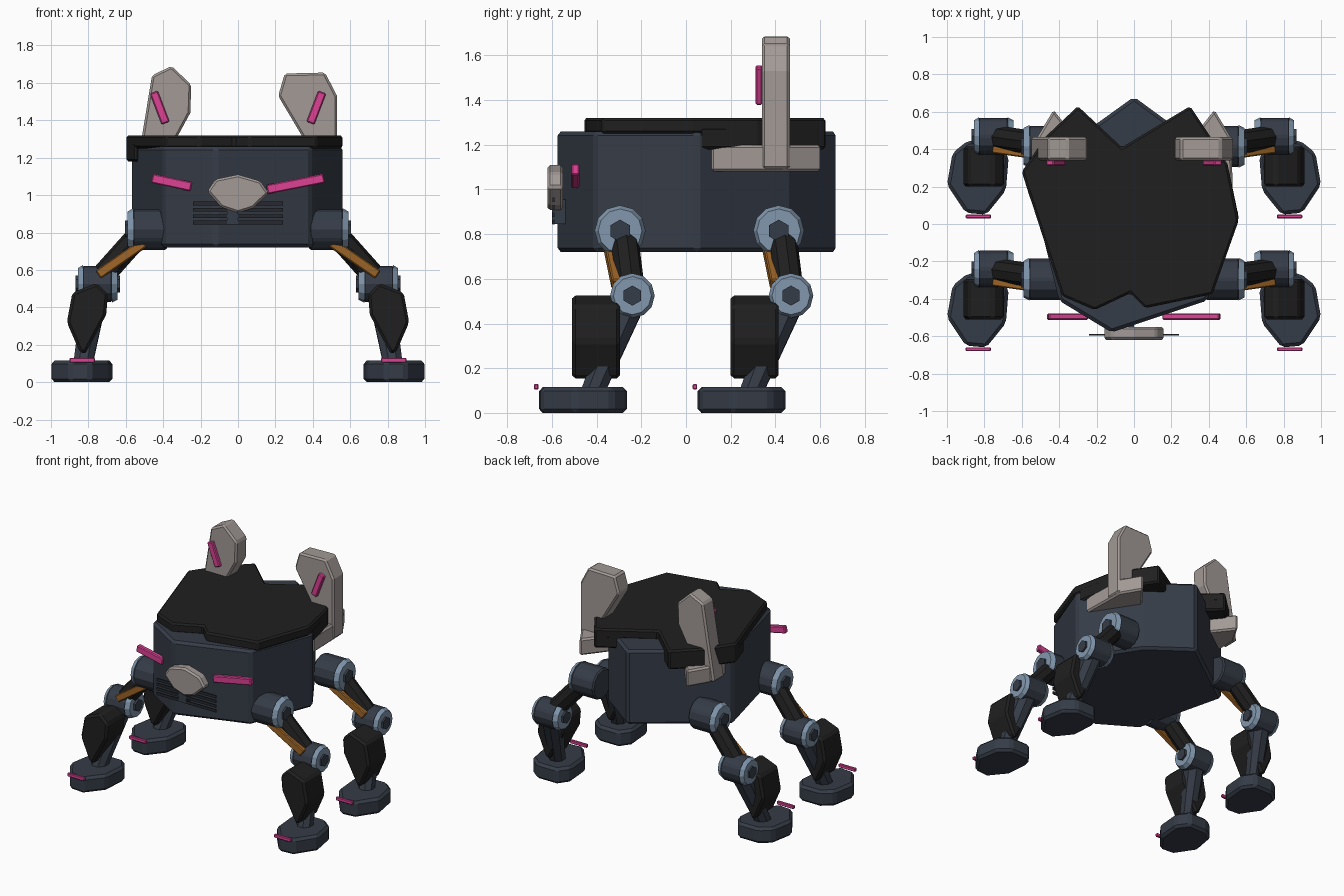
import bpy, bmesh
from mathutils import Vector, Matrix

if "Cube" in bpy.data.objects:
    bpy.data.objects.remove(bpy.data.objects["Cube"])


def mat(name, r, g, b):
    m = bpy.data.materials.new(name)
    m.diffuse_color = (r, g, b, 1)
    m.use_nodes = True
    m.node_tree.nodes["Principled BSDF"].inputs["Base Color"].default_value = m.diffuse_color
    return m


NAVY = mat("navy_metal", 0.036, 0.045, 0.063)
BLACK = mat("black_armour", 0.014, 0.014, 0.014)
TAUPE = mat("warm_grey", 0.36, 0.32, 0.305)
PINK = mat("pink_light", 0.72, 0.055, 0.30)
STEEL = mat("steel_blue", 0.22, 0.31, 0.42)
ORANGE = mat("orange_piston", 0.34, 0.13, 0.02)
DARK = mat("dark_grille", 0.02, 0.022, 0.028)


def finish(name, bm, material, bevel):
    bmesh.ops.recalc_face_normals(bm, faces=bm.faces)
    me = bpy.data.meshes.new(name)
    bm.to_mesh(me)
    bm.free()
    me.materials.append(material)
    ob = bpy.data.objects.new(name, me)
    bpy.context.collection.objects.link(ob)
    if bevel:
        b = ob.modifiers.new("Bevel", 'BEVEL')
        b.width = bevel
        b.segments = 1
        b.limit_method = 'ANGLE'
    return ob


def prism(name, pts, axis, lo, hi, material, bevel=0.012):
    """Extrude a 2D outline along z (outline in xy) or y (outline in xz)."""
    def place(p, h):
        return (p[0], p[1], h) if axis == 'z' else (p[0], h, p[1])
    bm = bmesh.new()
    f = bm.faces.new([bm.verts.new(place(p, lo)) for p in pts])
    ext = bmesh.ops.extrude_face_region(bm, geom=[f])
    shift = Vector(place((0, 0), hi - lo))
    bmesh.ops.translate(bm, vec=shift,
                        verts=[v for v in ext["geom"] if isinstance(v, bmesh.types.BMVert)])
    return finish(name, bm, material, bevel)


def bar(name, p, q, depth, thick, material, bevel=0.006):
    """Box running from p to q."""
    p, q = Vector(p), Vector(q)
    d = q - p
    rot = d.to_track_quat('Z', 'Y').to_matrix().to_4x4()
    bm = bmesh.new()
    bmesh.ops.create_cube(bm, size=1, matrix=Matrix.Translation((p + q) / 2) @ rot
                          @ Matrix.Diagonal((depth, thick, d.length, 1)))
    return finish(name, bm, material, bevel)


def tube(name, p, q, r1, r2, sides, material, bevel=0.0):
    """Cylinder or cone from p to q."""
    p, q = Vector(p), Vector(q)
    d = q - p
    rot = d.to_track_quat('Z', 'Y').to_matrix().to_4x4()
    bm = bmesh.new()
    bmesh.ops.create_cone(bm, cap_ends=True, segments=sides, radius1=r1, radius2=r2,
                          depth=d.length, matrix=Matrix.Translation((p + q) / 2) @ rot)
    return finish(name, bm, material, bevel)


def flip(pts, s):
    return [(s * a, b) for a, b in pts]


# Hull
prism("body", [(0, 0.68), (-0.57, 0.27), (-0.40, -0.41), (-0.12, -0.58),
               (0.39, -0.41), (0.565, 0.05), (0.30, 0.46)], 'z', 0.72, 1.26, NAVY, 0.018)

# Back armour with forked rear and thicker rear corners
prism("top_armour", [(0.06, -0.45), (0.42, -0.375), (0.56, 0.02), (0.50, 0.32),
                     (0.42, 0.45), (0.30, 0.63), (-0.065, 0.41), (-0.30, 0.63),
                     (-0.47, 0.47), (-0.60, 0.28), (-0.385, -0.385), (-0.21, -0.46),
                     (-0.02, -0.37)], 'z', 1.25, 1.32, BLACK)
prism("armour_corner_left", [(-0.60, 0.28), (-0.55, 0.12), (-0.30, 0.30), (-0.10, 0.44),
                             (-0.30, 0.63), (-0.47, 0.47)], 'z', 1.18, 1.28, BLACK)
prism("armour_corner_right", [(0.555, 0.06), (0.50, 0.32), (0.42, 0.45), (0.30, 0.63),
                              (0.12, 0.52), (0.35, 0.20)], 'z', 1.18, 1.28, BLACK)

# Ears (left and right outlines differ)
prism("ear_left", [(-0.55, 1.09), (-0.46, 1.64), (-0.355, 1.69), (-0.25, 1.59),
                   (-0.255, 1.44), (-0.32, 1.32), (-0.42, 1.09)], 'y', 0.34, 0.465, TAUPE)
prism("ear_right", [(0.53, 1.09), (0.53, 1.53), (0.465, 1.655), (0.25, 1.65),
                    (0.215, 1.53), (0.34, 1.32), (0.42, 1.09)], 'y', 0.34, 0.465, TAUPE)

for s, side in ((-1, "left"), (1, "right")):
    prism("ear_base_" + side, flip([(0.53, 0.11), (0.52, 0.46), (0.43, 0.61),
                                    (0.28, 0.42), (0.45, 0.11)], s), 'z', 1.08, 1.20, TAUPE)
    bar("ear_light_" + side, (s * 0.45, 0.327, 1.55), (s * 0.387, 0.327, 1.385),
        0.03, 0.045, PINK)

# Face: nose plate, eye bars and mouth slats
prism("nose_plate", [(-0.165, 1.02), (-0.12, 1.085), (0, 1.11), (0.12, 1.075), (0.165, 1.01),
                     (0.08, 0.93), (0, 0.905), (-0.09, 0.935)], 'y', -0.62, -0.55, TAUPE)
bar("eye_left", (-0.46, -0.495, 1.09), (-0.25, -0.495, 1.045), 0.035, 0.05, PINK)
bar("eye_right", (0.155, -0.495, 1.03), (0.46, -0.495, 1.09), 0.035, 0.05, PINK)
for i in range(4):
    z = 0.955 - 0.034 * i
    bar("mouth_slat", (-0.24, -0.593, z), (0.24, -0.593, z), 0.008, 0.02, DARK, 0)
bar("mouth_backing", (-0.06, -0.57, 0.90), (0.0, -0.57, 0.90), 0.06, 0.11, NAVY, 0)

# Legs: the rear pair repeats the front pair
SHIN = [(0.755, 0.53), (0.885, 0.48), (0.915, 0.32), (0.85, 0.17),
        (0.82, 0.145), (0.705, 0.36), (0.695, 0.47)]
FOOT = [(0.79, -0.66), (0.90, -0.65), (1.0, -0.50), (0.97, -0.33), (0.89, -0.265),
        (0.73, -0.265), (0.67, -0.35), (0.685, -0.53)]
for dy, row in ((0, "front"), (0.71, "rear")):
    for s, side in ((-1, "left"), (1, "right")):
        tag = "_" + row + "_" + side

        def P(x, y, z):
            return (s * x, y + dy, z)

        # Hip joint
        tube("hip" + tag, P(0.38, -0.295, 0.815), P(0.565, -0.295, 0.815),
             0.11, 0.11, 12, NAVY, 0.01)
        tube("hip_ring" + tag, P(0.56, -0.295, 0.815), P(0.59, -0.295, 0.815),
             0.114, 0.098, 12, STEEL)
        tube("hip_hub" + tag, P(0.58, -0.295, 0.815), P(0.605, -0.295, 0.815),
             0.05, 0.05, 6, NAVY)
        # Thigh and piston
        tube("thigh" + tag, P(0.50, -0.28, 0.82), P(0.75, -0.245, 0.54),
             0.063, 0.063, 8, BLACK)
        bar("thigh_piston" + tag, P(0.50, -0.345, 0.745), P(0.745, -0.31, 0.575),
            0.045, 0.05, ORANGE)
        # Knee joint
        tube("knee" + tag, P(0.67, -0.24, 0.525), P(0.835, -0.24, 0.525),
             0.098, 0.098, 12, NAVY, 0.01)
        for a, b, r1, r2 in ((0.645, 0.675, 0.085, 0.1), (0.83, 0.855, 0.1, 0.085)):
            tube("knee_ring" + tag, P(a, -0.24, 0.525), P(b, -0.24, 0.525),
                 r1, r2, 12, STEEL)
        tube("knee_hub" + tag, P(0.63, -0.24, 0.525), P(0.868, -0.24, 0.525),
             0.045, 0.045, 6, NAVY)
        # Shin, armour and foot
        tube("shin" + tag, P(0.76, -0.25, 0.50), P(0.83, -0.42, 0.09),
             0.075, 0.055, 8, NAVY)
        prism("shin_armour" + tag, flip(SHIN, s), 'y', -0.51 + dy, -0.295 + dy, BLACK, 0.015)
        prism("foot" + tag, [(s * x, y + dy) for x, y in FOOT], 'z', 0, 0.115, NAVY, 0.018)
        bar("toe_light" + tag, P(0.765, -0.67, 0.117), P(0.90, -0.67, 0.117),
            0.02, 0.025, PINK, 0.004)
